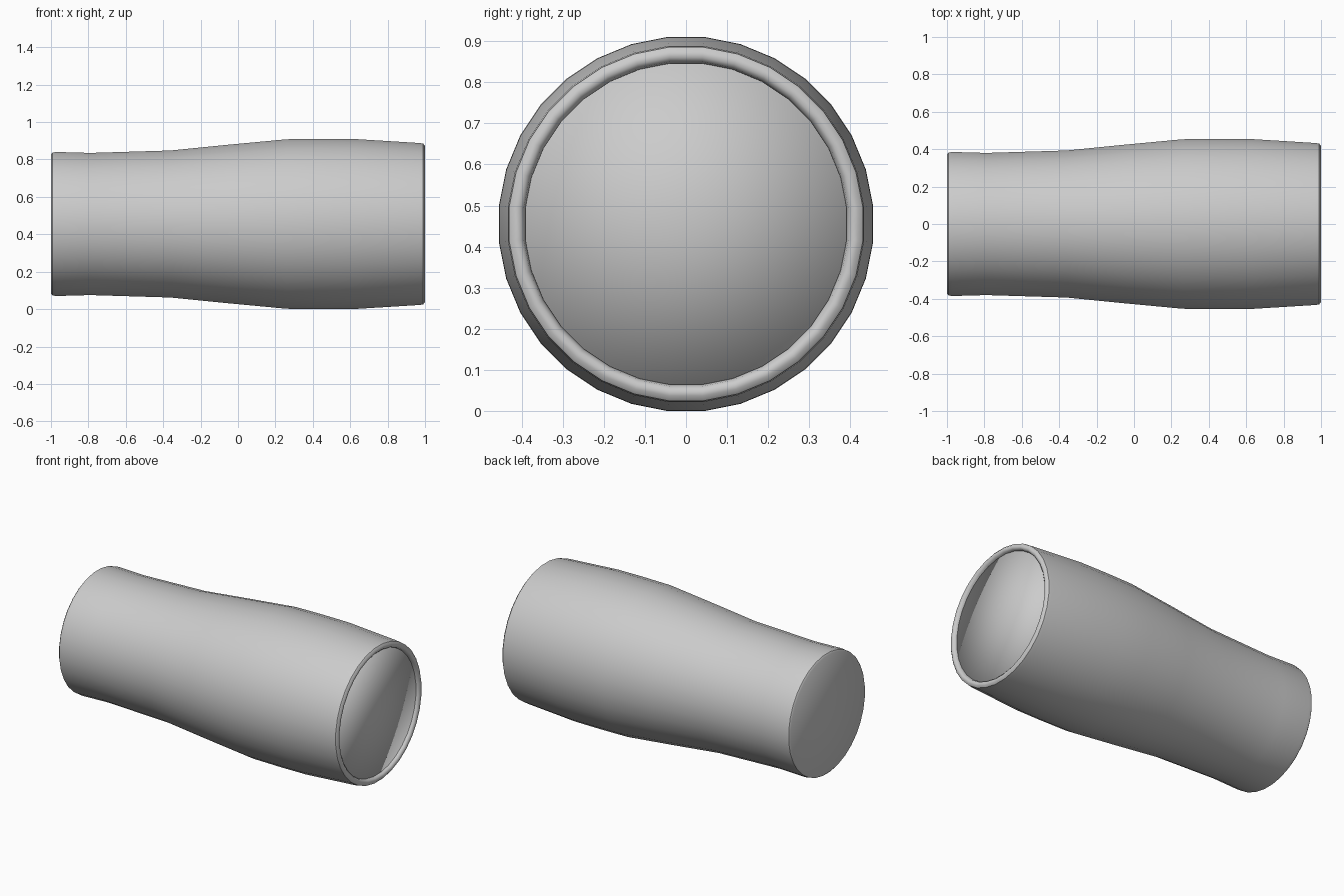
import bpy, bmesh, math

if "Cube" in bpy.data.objects:
    bpy.data.objects.remove(bpy.data.objects["Cube"])

SIDES = 32
AXIS_Z = 0.455


def lathe(name, profile, sharp_angle=None):
    """Revolve (x, radius) points about the long axis; radius 0 makes a fan."""
    bm = bmesh.new()
    rings = []
    for x, r in profile:
        if r == 0:
            rings.append([bm.verts.new((x, 0, AXIS_Z))] * SIDES)
            continue
        r /= math.cos(math.pi / SIDES)
        ring = []
        for i in range(SIDES):
            a = 2 * math.pi * (i + 0.5) / SIDES
            ring.append(bm.verts.new((x, r * math.cos(a), AXIS_Z + r * math.sin(a))))
        rings.append(ring)
    for a, b in zip(rings, rings[1:]):
        for i in range(SIDES):
            j = (i + 1) % SIDES
            corners = dict.fromkeys((a[i], a[j], b[j], b[i]))
            bm.faces.new(list(corners))
    bmesh.ops.recalc_face_normals(bm, faces=bm.faces)
    for f in bm.faces:
        f.smooth = True
    mesh = bpy.data.meshes.new(name)
    bm.to_mesh(mesh)
    bm.free()
    obj = bpy.data.objects.new(name, mesh)
    bpy.context.collection.objects.link(obj)
    if sharp_angle:
        bpy.ops.object.select_all(action='DESELECT')
        obj.select_set(True)
        bpy.context.view_layer.objects.active = obj
        bpy.ops.object.shade_smooth_by_angle(angle=math.radians(sharp_angle))
    return obj


# Curved tumbler wall with flat base and rounded lip
lathe("tumbler", [
    (-1.0, 0), (-1.0, 0.372), (-0.992, 0.382), (-0.97, 0.385),
    (-0.79, 0.380), (-0.36, 0.393), (-0.05, 0.424), (0.26, 0.453),
    (0.45, 0.455), (0.63, 0.454), (0.97, 0.433),
    (0.99, 0.430), (1.0, 0.418), (1.0, 0.405), (0.992, 0.395),
    (0.975, 0.391), (0.90, 0.391), (0.90, 0)], 40)

# Smooth-shaded disc filling the mouth just inside the lip
lathe("mouth_fill", [(0.91, 0), (0.91, 0.391), (0.98, 0.391), (0.98, 0)])
